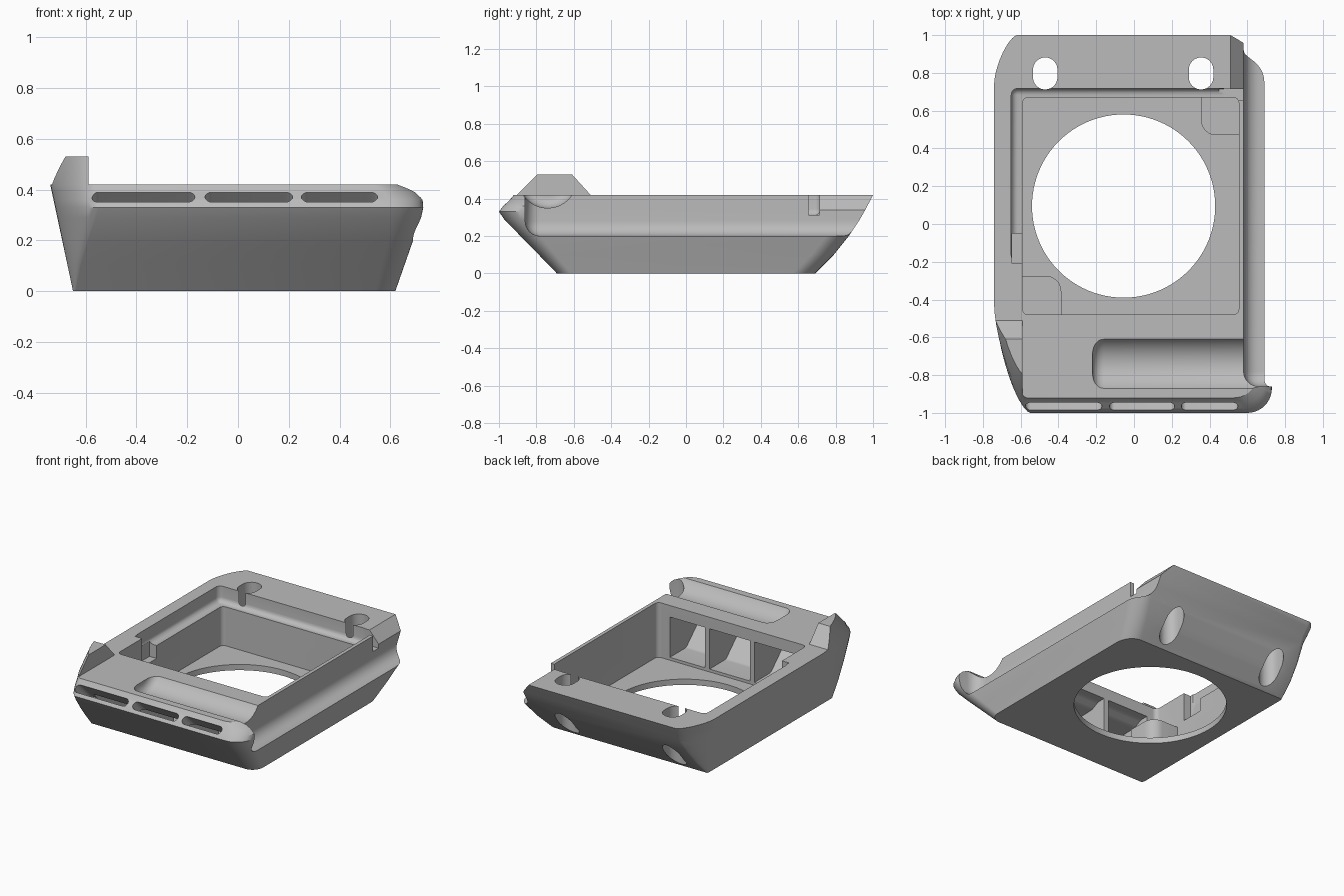
import bpy, bmesh, math
from mathutils import Matrix, Vector

cube = bpy.data.objects.get("Cube")
if cube:
    bpy.data.objects.remove(cube, do_unlink=True)

grey = bpy.data.materials.new("satin grey")
grey.use_nodes = True
grey.diffuse_color = (0.5, 0.5, 0.5, 1)
grey.node_tree.nodes["Principled BSDF"].inputs["Base Color"].default_value = (0.5, 0.5, 0.5, 1)


def finish(bm, name):
    bmesh.ops.recalc_face_normals(bm, faces=bm.faces)
    mesh = bpy.data.meshes.new(name)
    bm.to_mesh(mesh)
    bm.free()
    ob = bpy.data.objects.new(name, mesh)
    bpy.context.collection.objects.link(ob)
    mesh.materials.append(grey)
    return ob


def bevel(bm, radius, edges=None, segments=6):
    bmesh.ops.bevel(bm, geom=edges or list(bm.edges), offset=radius, segments=segments,
                    profile=0.5, affect='EDGES')


def box(name, x, y, z, radius=0, upright=False):
    """Box from (low, high) pairs, rounded everywhere or on upright edges only."""
    bm = bmesh.new()
    bmesh.ops.create_cube(bm, size=1)
    for v in bm.verts:
        v.co = [p[0] if c < 0 else p[1] for c, p in zip(v.co, (x, y, z))]
    if radius:
        edges = list(bm.edges)
        if upright:
            edges = [e for e in edges if abs(e.verts[0].co.z - e.verts[1].co.z) > 0.01]
        bevel(bm, radius, edges)
    return finish(bm, name)


def prism(name, profile, low, high, axis, radius=0):
    """Extrude a (y, z) profile along x, or an (x, z) profile along y."""
    bm = bmesh.new()
    place = (lambda p, t: (t, *p)) if axis == 'X' else (lambda p, t: (p[0], t, p[1]))
    rings = [[bm.verts.new(place(p, t)) for p in profile] for t in (low, high)]
    n = len(profile)
    for ring in rings:
        bm.faces.new(ring)
    for i in range(n):
        j = (i + 1) % n
        bm.faces.new((rings[0][i], rings[0][j], rings[1][j], rings[1][i]))
    bmesh.ops.recalc_face_normals(bm, faces=bm.faces)
    if radius:
        bevel(bm, radius, [e for e in bm.edges
                           if abs((e.verts[0].co - e.verts[1].co).x) > 0.05], 4)
    return finish(bm, name)


def cylinder(name, centre, radius, depth, turn=None, segments=96, round_end=0):
    bm = bmesh.new()
    bmesh.ops.create_cone(bm, cap_ends=True, segments=segments, radius1=radius,
                          radius2=radius, depth=depth)
    if round_end:
        bevel(bm, round_end, [e for e in bm.edges
                              if all(v.co.z < 0 for v in e.verts)])
    bmesh.ops.transform(bm, verts=bm.verts,
                        matrix=Matrix.Translation(centre) @ (turn or Matrix.Identity(4)))
    return finish(bm, name)


def capsule(name, width, length, depth, matrix):
    """Stadium prism: length along local x, depth along local z."""
    bm = bmesh.new()
    r, half, n = width / 2, (length - width) / 2, 12
    rings = []
    for z in (-depth / 2, depth / 2):
        ring = []
        for side in (1, -1):
            for i in range(n + 1):
                a = math.pi * (i / n - 0.5)
                ring.append(bm.verts.new((side * (half + r * math.cos(a)),
                                          side * r * math.sin(a), z)))
        rings.append(ring)
        bm.faces.new(ring)
    for i in range(len(ring)):
        j = (i + 1) % len(ring)
        bm.faces.new((rings[0][i], rings[0][j], rings[1][j], rings[1][i]))
    bmesh.ops.transform(bm, verts=bm.verts, matrix=matrix)
    return finish(bm, name)


def combine(target, tool, operation='DIFFERENCE'):
    mod = target.modifiers.new("shape", 'BOOLEAN')
    mod.operation, mod.object, mod.solver = operation, tool, 'EXACT'
    bpy.context.view_layer.objects.active = target
    bpy.ops.object.modifier_apply(modifier=mod.name)
    bpy.data.objects.remove(tool, do_unlink=True)


# Shell levels: z, right edge, front edge, back edge, left corner growth, round corner
levels = [(0, 0.62, -0.69, 0.69, 0.05, 0.08), (0.1, 0.655, -0.787, 0.79, 0.3, 0.09),
          (0.2, 0.69, -0.885, 0.87, 0.6, 0.1), (0.29, 0.722, -0.972, 0.93, 0.9, 0.12),
          (0.33, 0.73, -1, 0.953, 1, 0.13), (0.36, 0.728, -0.978, 0.969, 1, 0.13),
          (0.39, 0.705, -0.945, 0.985, 1, 0.13), (0.42, 0.65, -0.92, 1, 1, 0.12),
          (0.53, 0.6, -0.805, 1, 0.85, 0.1)]
bm = bmesh.new()
rings = []
for z, right, front, back, grow, rad in levels:
    left = -0.65 - 0.214 * z if z < 0.5 else -0.72
    corners = [(right, back, 0.1, 0.12, 1, 1, 1), (left, back, 0.12 * grow, 0.25 * grow, -1, 1, 1.35),
               (left, front, 0.17 * grow, 0.48 * grow, -1, -1, 1.35), (right, front, rad, rad, 1, -1, 1)]
    ring = []
    for k, (x, y, dx, dy, sx, sy, power) in enumerate(corners):
        for i in range(11):
            a = math.pi / 2 * (i if k % 2 == 0 else 10 - i) / 10
            c, s = abs(math.cos(a)) ** power, abs(math.sin(a)) ** power
            ring.append(bm.verts.new((x - sx * dx * (1 - c), y - sy * dy * (1 - s), z)))
    rings.append(ring)
for a, b in zip(rings, rings[1:]):
    for i in range(len(a)):
        j = (i + 1) % len(a)
        bm.faces.new((a[i], a[j], b[j], b[i]))
bm.faces.new(rings[0])
bm.faces.new(rings[-1])
shell = finish(bm, "case_shell")

# Flat top, leaving the raised ear on one front corner
combine(shell, box("top_cut", (-0.59, 1.2), (-1.2, 1.2), (0.42, 0.8)))
combine(shell, prism("ear_cut", [(-0.51, 0.42), (-0.61, 0.53), (-0.61, 0.8), (1.2, 0.8), (1.2, 0.42)],
                     -1, -0.55, 'X'))

# Hollowed side rail and finger scoop
combine(shell, box("side_groove", (0.58, 1.2), (-0.86, 1.4), (0.2, 0.9), 0.08))
combine(shell, cylinder("finger_scoop", (0.24, -0.74, 0.506), 0.156, 0.92,
                        Matrix.Rotation(math.pi / 2, 4, 'Y'), 64, 0.06))

# Main cavity, round floor opening, shallow rebate and latch notches
combine(shell, box("cavity", (-0.59, 0.555), (-0.48, 0.67), (0.04, 0.7), 0.03, True))
combine(shell, cylinder("floor_hole", (-0.055, 0.095, 0), 0.485, 0.3))
combine(shell, box("rebate", (-0.65, 0.5), (-0.2, 0.718), (0.31, 0.8), 0.035))
combine(shell, box("latch_pocket", (-0.645, -0.5), (-0.21, -0.05), (0.22, 0.7)))
combine(shell, box("rail_slot", (0.45, 0.7), (0.655, 0.715), (0.312, 0.7)))
combine(shell, prism("corner_slope", [(0.51, 0.42), (0.58, 0.34), (0.75, 0.34), (0.75, 0.6), (0.51, 0.6)],
                     0.714, 1.2, 'Y'))

# Upright screw holes in the back wall
for x in (-0.47, 0.355):
    combine(shell, capsule("screw_hole", 0.13, 0.17, 1.4,
                           Matrix.Translation((x, 0.797, 0.3)) @ Matrix.Rotation(math.pi / 2, 4, 'Z')))

# Sound chambers behind the front wall, with slots through the lip
chamber = [(-0.44, 0.06), (-0.66, 0.06), (-0.91, 0.3), (-0.6, 0.31), (-0.54, 0.34), (-0.44, 0.34)]
for low, high in ((0.19, 0.46), (-0.155, 0.155), (-0.51, -0.19)):
    combine(shell, prism("chamber", chamber, low, high, 'X', 0.015))
for low, high in ((0.25, 0.55), (-0.13, 0.215), (-0.575, -0.17)):
    turn = Matrix.Rotation(math.pi / 4, 4, 'X')
    combine(shell, capsule("lip_slot", 0.055, high - low, 0.34,
                           Matrix.Translation(((low + high) / 2, -0.955, 0.36)) @ turn))

# Corner rests inside the cavity
for x, y, inner in (((-0.6, -0.385), (-0.49, -0.275), (1, 1)), ((0.355, 0.562), (0.47, 0.68), (-1, -1))):
    rest = bmesh.new()
    bmesh.ops.create_cube(rest, size=1)
    for v in rest.verts:
        v.co = [p[0] if c < 0 else p[1] for c, p in zip(v.co, (x, y, (0.03, 0.2)))]
    mid = Vector((sum(x) / 2, sum(y) / 2))
    edge = [e for e in rest.edges if all((v.co.x - mid.x) * inner[0] > 0 and
                                         (v.co.y - mid.y) * inner[1] > 0 for v in e.verts)]
    bevel(rest, 0.08, edge)
    combine(shell, finish(rest, "corner_rest"), 'UNION')

# Smooth curved faces, crisp edges
bpy.ops.object.select_all(action='DESELECT')
shell.select_set(True)
bpy.context.view_layer.objects.active = shell
bpy.ops.object.shade_smooth_by_angle(angle=math.radians(28))
